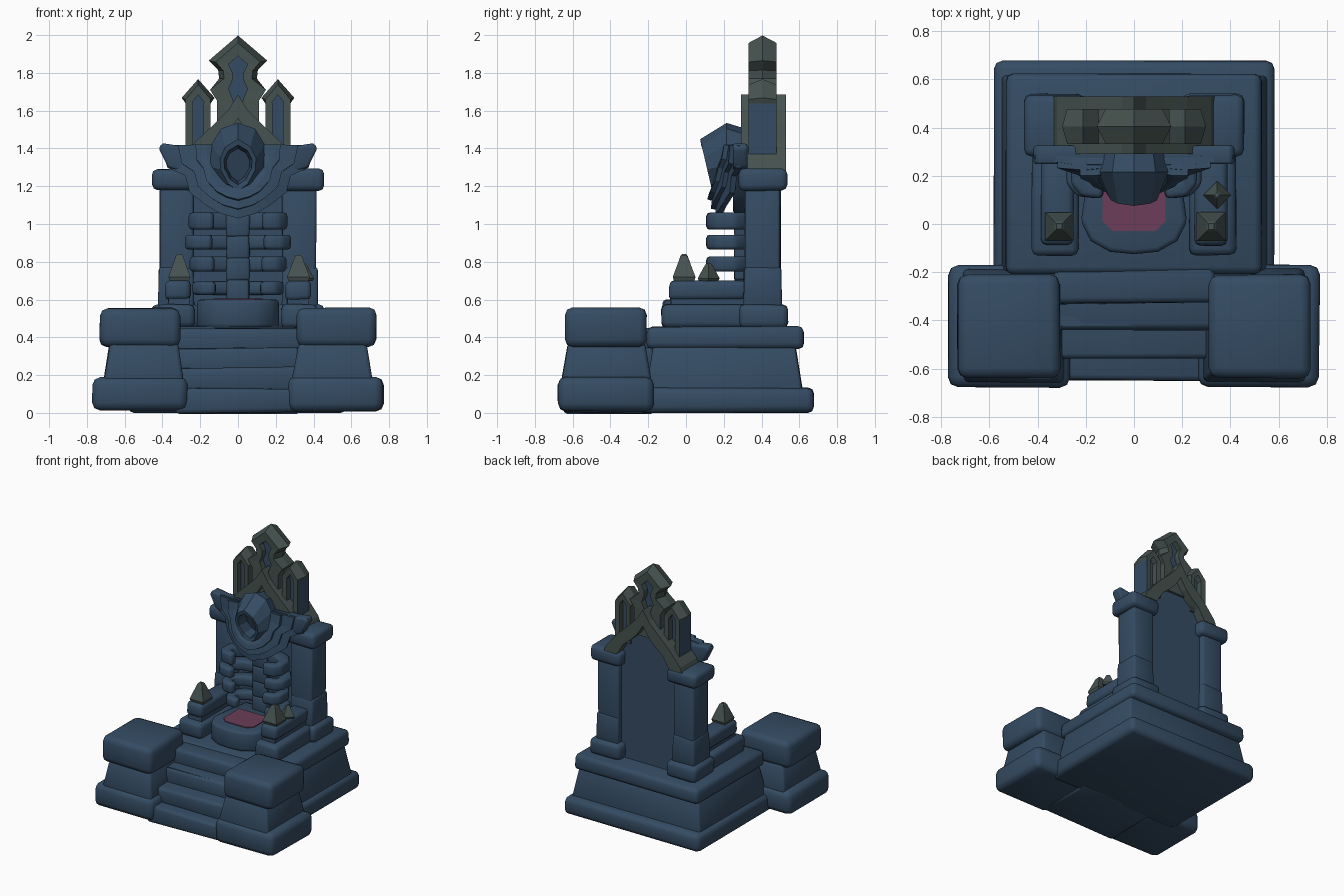
import bpy, bmesh, math, random

if "Cube" in bpy.data.objects:
    bpy.data.objects.remove(bpy.data.objects["Cube"])
random.seed(4)


def mat(name, rgb):
    m = bpy.data.materials.new(name)
    m.diffuse_color = (*rgb, 1)
    m.use_nodes = True
    m.node_tree.nodes["Principled BSDF"].inputs["Base Color"].default_value = m.diffuse_color
    return m


STONE = mat("blue stone", (0.035, 0.072, 0.126))
METAL = mat("grey green metal", (0.061, 0.086, 0.08))
ROSE = mat("dull rose", (0.15, 0.047, 0.1))


def finish(name, bm, material, bevel=0.0, smooth=True):
    bmesh.ops.recalc_face_normals(bm, faces=bm.faces)
    if bevel:
        edges = [e for e in bm.edges if len(e.link_faces) == 2 and e.calc_face_angle(0) > 0.6]
        bmesh.ops.bevel(bm, geom=edges, offset=bevel, segments=2, profile=0.5,
                        affect='EDGES', clamp_overlap=True)
    me = bpy.data.meshes.new(name)
    bm.to_mesh(me)
    bm.free()
    me.materials.append(material)
    if smooth:
        me.shade_smooth()
        me.set_sharp_from_angle(angle=math.radians(50))
    ob = bpy.data.objects.new(name, me)
    bpy.context.collection.objects.link(ob)
    return ob


def loft(name, loops, material=STONE, bevel=0.0, closed=True, caps=True, join=False,
         jitter=0.0, smooth=True):
    """Skin a list of equal-length loops."""
    bm = bmesh.new()
    rows = [[bm.verts.new([c + random.uniform(-jitter, jitter) for c in p]) for p in lp] for lp in loops]
    n = len(rows[0])
    pairs = list(zip(rows, rows[1:])) + ([(rows[-1], rows[0])] if join else [])
    for a, b in pairs:
        for i in range(n if closed else n - 1):
            j = (i + 1) % n
            bm.faces.new((a[i], a[j], b[j], b[i]))
    if caps and not join:
        bm.faces.new(rows[0])
        bm.faces.new(rows[-1])
    return finish(name, bm, material, bevel, smooth)


def block(name, x0, x1, y0, y1, z0, z1, taper=0.0, bevel=0.035, jitter=0.004):
    t = taper
    return loft(name, [[(x0, y0, z0), (x1, y0, z0), (x1, y1, z0), (x0, y1, z0)],
                       [(x0 + t, y0 + t, z1), (x1 - t, y0 + t, z1),
                        (x1 - t, y1 - t, z1), (x0 + t, y1 - t, z1)]], bevel=bevel, jitter=jitter)


def pair(name, x0, x1, *rest, **kw):
    """Block repeated on both sides."""
    block("right_" + name, x0, x1, *rest, **kw)
    block("left_" + name, -x1, -x0, *rest, **kw)


def full(half):
    return half + [(-x, v) for x, v in reversed(half) if x > 1e-6]


def prism(name, pts, lo, hi, axis='y', material=STONE, bevel=0.0):
    put = (lambda p, h: (p[0], h, p[1])) if axis == 'y' else (lambda p, h: (p[0], p[1], h))
    return loft(name, [[put(p, h) for p in pts] for h in (lo, hi)], material, bevel, smooth=bevel > 0)


# Stepped base
block("base_slab", -.58, .58, -.25, .677, 0, .133)
block("base_core", -.555, .555, -.215, .62, .11, .36, taper=.042, bevel=.015)
block("base_top", -.53, .53, -.21, .625, .34, .458, bevel=.03)
for i, (y, z) in enumerate([(-.65, .13), (-.555, .24), (-.44, .345), (-.33, .45)]):
    block(f"step_{i + 1}", -.33, .33, y, -.17, 0 if i == 0 else z - .125, z, bevel=.022, jitter=.006)
block("step_fill", -.32, .32, -.42, -.15, .02, .34, bevel=0)

# Side pedestals
pair("pedestal_foot", .268, .77, -.678, -.17, .01, .192, bevel=.042)
pair("pedestal_waist", .285, .712, -.658, -.185, .17, .37, taper=.035, bevel=.02)
pair("pedestal_top", .308, .732, -.64, -.21, .348, .555, bevel=.04)

# Arms and seat
pair("arm_lower", .23, .425, -.13, .33, .45, .575, bevel=.028)
pair("arm_upper", .25, .385, -.09, .32, .595, .70, bevel=.026)
pair("arm_joint", .26, .37, -.08, .32, .56, .62, bevel=0)
prism("seat", full([(0, -.125), (.1, -.115), (.18, -.07), (.22, .01), (.2, .15), (.17, .34)]),
      .45, .6, 'z', bevel=.02)
prism("seat_inlay", full([(0, -.03), (.09, -.03), (.13, .01), (.13, .2), (0, .2)]),
      .598, .606, 'z', ROSE)

# Arm spikes
for name, x, y, r, h in [("right_spike", .32, -.01, .062, .135), ("left_spike", -.31, -.01, .06, .14),
                         ("small_spike", .345, .12, .042, .09)]:
    turn = math.pi / 4 if r > .05 else 0
    loops = []
    for k, z in [(.9, -.01), (1.02, .14), (.34, .93), (.2, 1.0)]:
        loops.append([(x + 1.35 * r * k * math.cos(turn + a * math.pi / 2),
                       y + 1.35 * r * k * math.sin(turn + a * math.pi / 2), .70 + h * z) for a in range(4)])
    loft(name, loops, METAL, smooth=False)

# Backrest with pillars
prism("back_panel", full([(0, 1.62), (.05, 1.53), (.12, 1.46), (.2, 1.38), (.29, 1.29), (.29, .45), (0, .45)]),
      .35, .46)
pair("pillar_base", .2, .455, .28, .54, .45, .572, bevel=.03)
pair("pillar_shaft", .235, .415, .31, .5, .55, 1.2, bevel=.014)
pair("pillar_lower", .228, .425, .302, .51, .56, .77, taper=.006, bevel=.014)
pair("pillar_cap", .2, .455, .28, .535, 1.178, 1.292, bevel=.03)

# Crown arch
outer = [(.335, 1.28), (.32, 1.32), (.22, 1.44), (.12, 1.535), (.05, 1.605), (0, 1.685)]
inner = [(0, 1.56), (.05, 1.48), (.1, 1.43), (.17, 1.37), (.225, 1.28)]
arch = [(-x, z) for x, z in outer] + [(x, z) for x, z in reversed(outer[:-1])] \
    + [(x, z) for x, z in reversed(inner)] + [(-x, z) for x, z in inner[1:]]
prism("crown_arch", arch, .29, .53, material=METAL)


# Crown spires: frames with a ridge running round the outside and a thin stone core
def spire(name, out, inn, cx):
    o, n = full(out), full(inn)
    # only the roof part is ridged, the shaft stays flat
    edge = [(a + (c - a) * .36, b + (d - b) * .36) if b > out[-1][1] + .28 else (a, b)
            for (a, b), (c, d) in zip(o, n)]
    loops = [[(cx + x, y, z) for x, z in pts] for pts, y in
             [(n, .335), (edge, .332), (o, .405), (edge, .478), (n, .475)]]
    ob = loft(name, loops, METAL, join=True, smooth=False)
    prism(name + "_core", [(cx + x, z) for x, z in n], .38, .43)
    return ob


spire("tall_spire",
      [(0, 1.998), (.155, 1.865), (.105, 1.815), (.1, 1.77), (.148, 1.71), (.112, 1.655), (.112, 1.45), (0, 1.45)],
      [(0, 1.89), (.05, 1.845), (.03, 1.805), (.026, 1.77), (.05, 1.715), (.03, 1.665), (.02, 1.63), (0, 1.615)], 0)
for side, s in (("left", -1), ("right", 1)):
    ob = spire(side + "_spire",
               [(0, 1.767), (.087, 1.668), (.066, 1.638), (.066, 1.36), (0, 1.36)],
               [(0, 1.685), (.03, 1.645), (.028, 1.62), (.028, 1.41), (0, 1.41)], s * .211)
    ob.data.materials.append(STONE)
    for f in ob.data.polygons:      # stone coloured outer flanks
        if f.normal.x * s > .9 and abs(f.center.x) > .26 and f.center.z < 1.64:
            f.material_index = 1

# Spine and ribs
for i, z in enumerate([.58, .70, .815, .93]):
    block(f"spine_{i + 1}", -.062, .062, .255, .37, z, z + .125, bevel=.014)
rib = [(.03, .35), (.03, .28), (.14, .27), (.2, .23), (.2, .185), (.13, .16), (.14, .105),
       (.23, .115), (.275, .165), (.275, .26), (.22, .33), (.15, .36)]
for i, (z, h, k) in enumerate([(.625, .07, .88), (.748, .08, .93), (.865, .078, 1.02), (.97, .09, .95)]):
    for side, s in (("left", -1), ("right", 1)):
        prism(f"{side}_rib_{i + 1}", [(s * x * k, y + (.035 if i == 0 else 0)) for x, y in rib],
              z, z + h, 'z', bevel=.018)

# Layered mantle
rim = [(.41, .275, 1.415), (.37, .27, 1.297), (.275, .245, 1.255), (.25, .235, 1.165), (.16, .19, 1.095),
       (.09, .17, 1.055), (0, .16, 1.03)]
neck = [(.10, .25, 1.42), (.12, .235, 1.37), (.12, .22, 1.32), (.11, .20, 1.27), (.08, .19, 1.22),
        (.04, .185, 1.20), (0, .18, 1.19)]


def row(t, dy):
    half = [tuple(a + (b - a) * t for a, b in zip(p, q)) for p, q in zip(neck, rim)]
    half = [(x, y + dy, z) for x, y, z in half]
    return half + [(-x, y, z) for x, y, z in reversed(half[:-1])]


for name, rows in [("mantle", [(0, .01), (.5, 0), (1, .01)]),
                   ("mantle_middle", [(0, 0), (.35, -.02), (.7, -.02)]),
                   ("mantle_collar", [(0, -.02), (.2, -.04), (.4, -.045)])]:
    ob = loft(name, [row(*r) for r in rows], closed=False, caps=False, smooth=False)
    m = ob.modifiers.new("thickness", 'SOLIDIFY')
    m.thickness, m.offset = .03, 0
prism("mantle_back", full([(0, 1.41), (.3, 1.412), (.4, 1.428), (.42, 1.4), (.37, 1.30), (.27, 1.27),
                           (.2, 1.15), (.1, 1.08), (0, 1.06)]), .248, .325, bevel=.012)

# Hood with hollow opening
front = [(0, 1.445), (.065, 1.405), (.092, 1.35), (.09, 1.29), (.05, 1.215), (0, 1.18)]
mid = [(0, 1.535), (.09, 1.505), (.142, 1.42), (.17, 1.31), (.11, 1.21), (0, 1.165)]
back = [(0, 1.5), (.075, 1.47), (.12, 1.39), (.15, 1.3), (.1, 1.2), (0, 1.165)]


def lip(k, dy):
    return [(x * k, .075 + (1.445 - z) * .24 + dy, 1.315 + (z - 1.315) * k) for x, z in full(front)]


loft("hood", [[(x, .33, z) for x, z in full(back)], [(x, .215, z) for x, z in full(mid)],
              lip(1.03, 0), lip(.8, .005), lip(.66, .09)], smooth=False)
